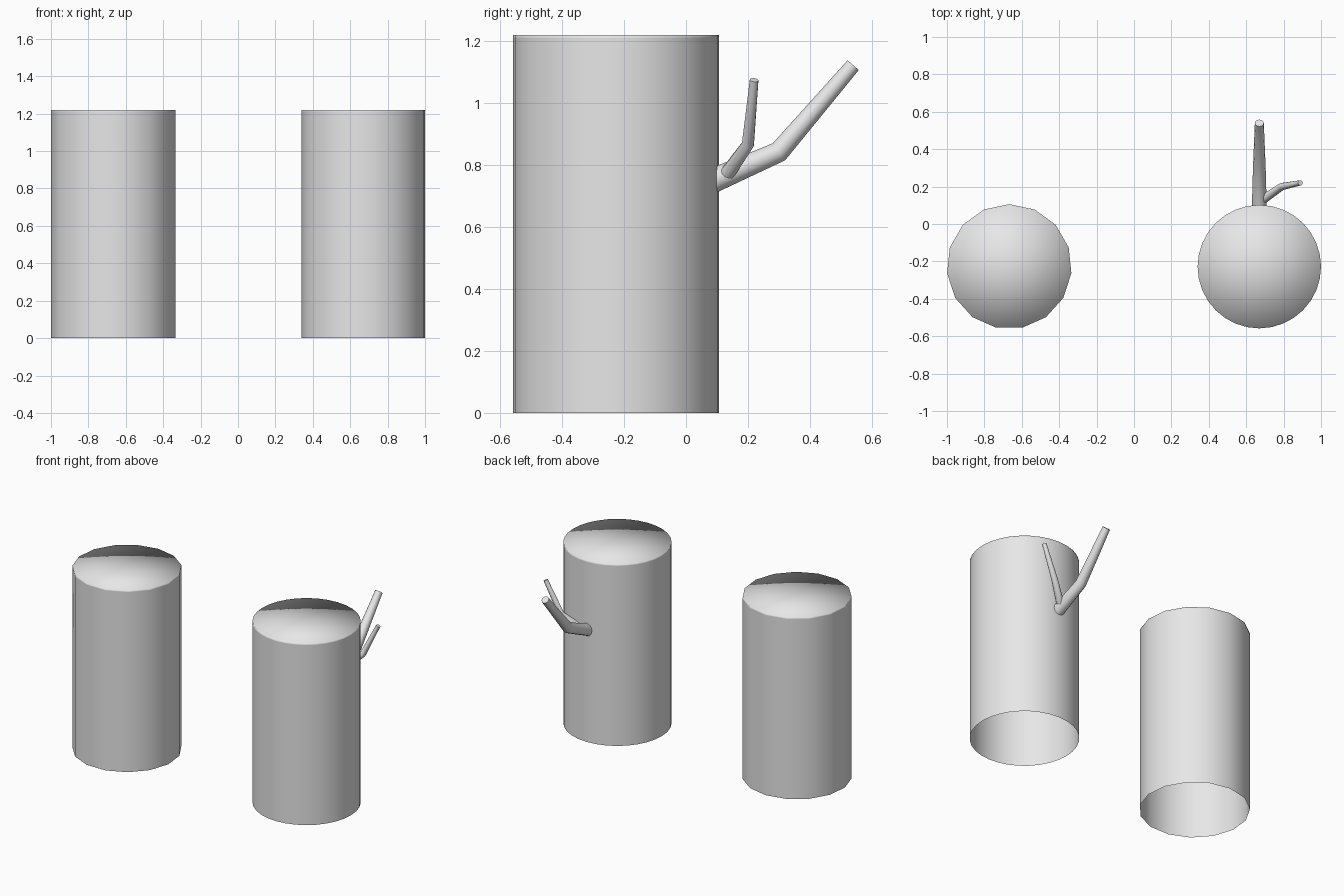
import bpy, bmesh, math
from mathutils import Vector

old = bpy.data.objects.get("Cube")
if old:
    bpy.data.objects.remove(old, do_unlink=True)

grey = bpy.data.materials.new("plain grey")
grey.use_nodes = True
colour = (0.8, 0.8, 0.8, 1)
grey.diffuse_color = colour
grey.node_tree.nodes["Principled BSDF"].inputs["Base Color"].default_value = colour


def tube(name, path, radii, sides, open_start=False):
    """Loft rings along a path; ends are closed with fans of triangles."""
    path = [Vector(p) for p in path]
    steps = [(b - a).normalized() for a, b in zip(path, path[1:])]
    bm = bmesh.new()
    rings = []
    for i, (centre, radius) in enumerate(zip(path, radii)):
        before, after = steps[max(i - 1, 0)], steps[min(i, len(steps) - 1)]
        along = (before + after).normalized()
        back = Vector((0, 1, 0))
        side = back.cross(along).normalized()
        back = along.cross(side)
        rings.append([bm.verts.new(centre + radius * (back * math.cos(t) + side * math.sin(t)))
                      for t in (math.tau * k / sides for k in range(sides))])
    for low, high in zip(rings, rings[1:]):
        for k in range(sides):
            n = (k + 1) % sides
            bm.faces.new((low[k], low[n], high[n], high[k]))
    ends = [(rings[-1], path[-1])]
    if not open_start:
        ends.append((rings[0], path[0]))
    for ring, centre in ends:
        tip = bm.verts.new(centre)
        for k in range(sides):
            bm.faces.new((ring[k], ring[(k + 1) % sides], tip))
    bmesh.ops.recalc_face_normals(bm, faces=bm.faces)
    # an open tube can be recalculated inside out, so check the last cap
    bm.faces.ensure_lookup_table()
    bm.normal_update()
    cap = ends[0][0][0].link_faces
    top = [f for f in cap if abs(f.normal.dot(steps[-1])) > 0.9]
    if top and top[0].normal.dot(steps[-1]) < 0:
        bmesh.ops.reverse_faces(bm, faces=bm.faces)
    for f in bm.faces:
        f.smooth = True
    mesh = bpy.data.meshes.new(name)
    bm.to_mesh(mesh)
    bm.free()
    mesh.materials.append(grey)
    obj = bpy.data.objects.new(name, mesh)
    bpy.context.collection.objects.link(obj)
    return obj


# Two hollow trunks, closed on top, with a tight loop under the rim
for name, x, radius, sides in (("coarse_trunk", -0.667, 0.334, 15),
                               ("fine_trunk", 0.67, 0.33, 32)):
    tube(name, [(x, -0.228, z) for z in (0, 1.21, 1.22)], [radius] * 3, sides, True)

# Bent branch and its twig behind the fine trunk
branches = [
    tube("branch", [(0.67, 0.08, 0.747), (0.67, 0.3, 0.843), (0.67, 0.54, 1.123)],
         (0.04, 0.034, 0.024), 12),
    tube("twig", [(0.695, 0.135, 0.775), (0.79, 0.2, 0.867), (0.89, 0.22, 1.075)],
         (0.024, 0.02, 0.014), 12),
]
bpy.ops.object.select_all(action="DESELECT")
for obj in branches:
    obj.select_set(True)
bpy.context.view_layer.objects.active = branches[0]
bpy.ops.object.shade_smooth_by_angle(angle=math.radians(40))
